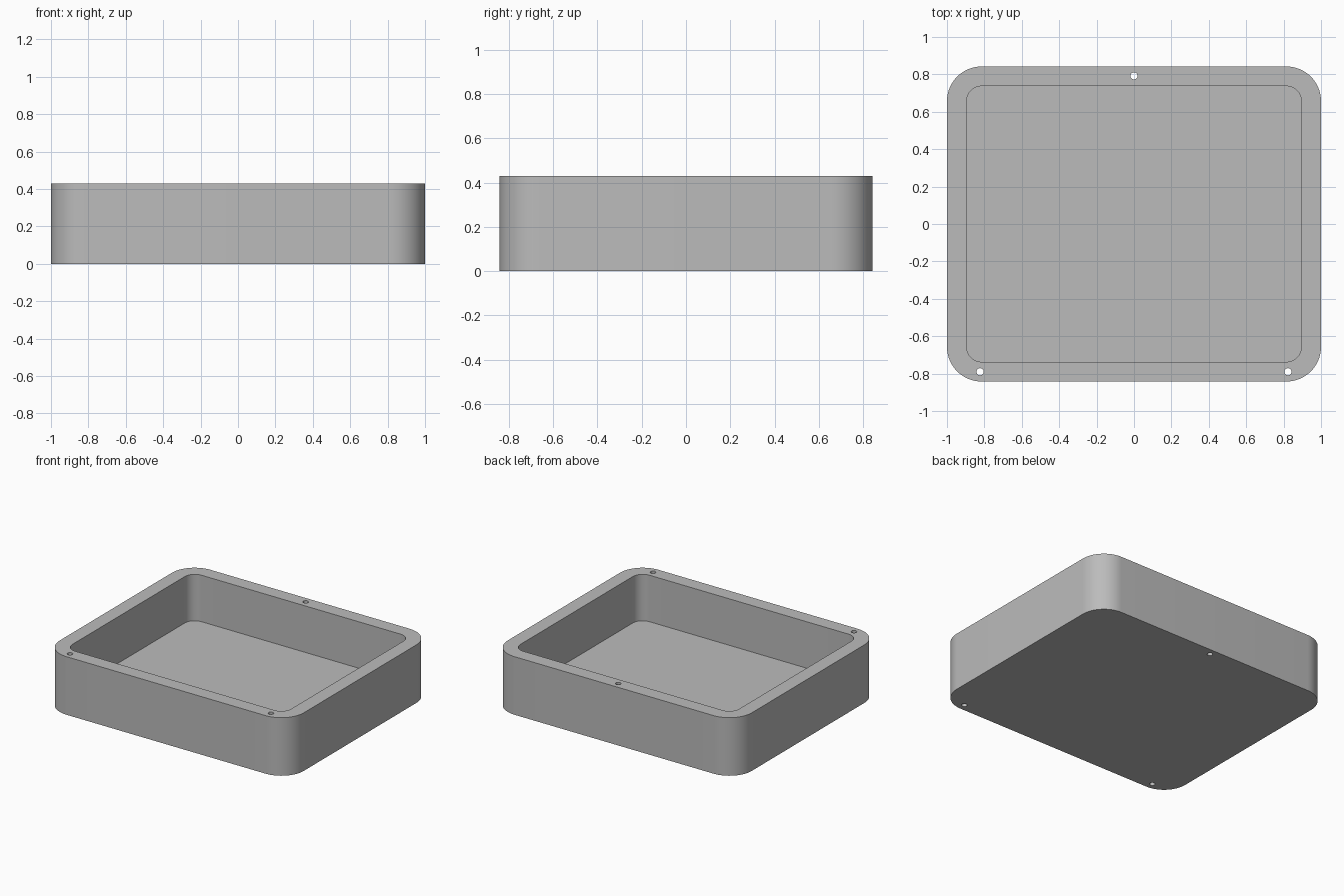
import bpy, bmesh
from math import cos, sin, pi

default = bpy.data.objects.get("Cube")
if default:
    bpy.data.objects.remove(default, do_unlink=True)

HALF_X, HALF_Y, HEIGHT = 1.0, 0.842, 0.43
WALL, FLOOR, CORNER = 0.105, 0.086, 0.185
HOLES = [(0, 0.792), (-0.823, -0.79), (0.823, -0.79)]

grey = bpy.data.materials.new("mid_grey")
grey.use_nodes = True
colour = (0.5, 0.5, 0.5, 1)
grey.diffuse_color = colour
grey.node_tree.nodes["Principled BSDF"].inputs["Base Color"].default_value = colour


def rounded_outline(hx, hy, r, steps=16):
    """Rounded rectangle, counter-clockwise from the +x side."""
    points = []
    for q, (sx, sy) in enumerate([(1, 1), (-1, 1), (-1, -1), (1, -1)]):
        for i in range(steps + 1):
            a = (q + i / steps) * pi / 2
            points.append((sx * (hx - r) + r * cos(a), sy * (hy - r) + r * sin(a)))
    return points


def circle_outline(x, y, r, sides=32):
    return [(x + r * cos(2 * pi * i / sides), y + r * sin(2 * pi * i / sides))
            for i in range(sides)]


def prism(name, outline, z0, z1):
    """Extrude an outline between two heights."""
    bm = bmesh.new()
    base = bm.faces.new([bm.verts.new((x, y, z0)) for x, y in outline])
    top = bmesh.ops.extrude_face_region(bm, geom=[base], use_keep_orig=True)
    verts = [v for v in top["geom"] if isinstance(v, bmesh.types.BMVert)]
    bmesh.ops.translate(bm, verts=verts, vec=(0, 0, z1 - z0))
    bmesh.ops.recalc_face_normals(bm, faces=bm.faces)
    mesh = bpy.data.meshes.new(name)
    bm.to_mesh(mesh)
    bm.free()
    mesh.materials.append(grey)
    obj = bpy.data.objects.new(name, mesh)
    bpy.context.collection.objects.link(obj)
    return obj


def cut(target, cutter):
    """Subtract the cutter for good, then remove it."""
    cutter.hide_render = True
    mod = target.modifiers.new("cut", 'BOOLEAN')
    mod.operation, mod.solver, mod.object = 'DIFFERENCE', 'EXACT', cutter
    bpy.ops.object.select_all(action='DESELECT')
    bpy.context.view_layer.objects.active = target
    target.select_set(True)
    bpy.ops.object.modifier_apply(modifier=mod.name)
    bpy.data.objects.remove(cutter, do_unlink=True)


# Open tray: rounded block with a hollow
tray = prism("tray", rounded_outline(HALF_X, HALF_Y, CORNER), 0, HEIGHT)
hollow = rounded_outline(HALF_X - WALL, HALF_Y - WALL, CORNER - WALL)
cut(tray, prism("hollow_cutter", hollow, FLOOR, HEIGHT + 0.1))

# Screw holes right through the rim
for x, y in HOLES:
    cut(tray, prism("hole_cutter", circle_outline(x, y, 0.019), -0.1, HEIGHT + 0.1))

bpy.ops.object.shade_smooth_by_angle()
